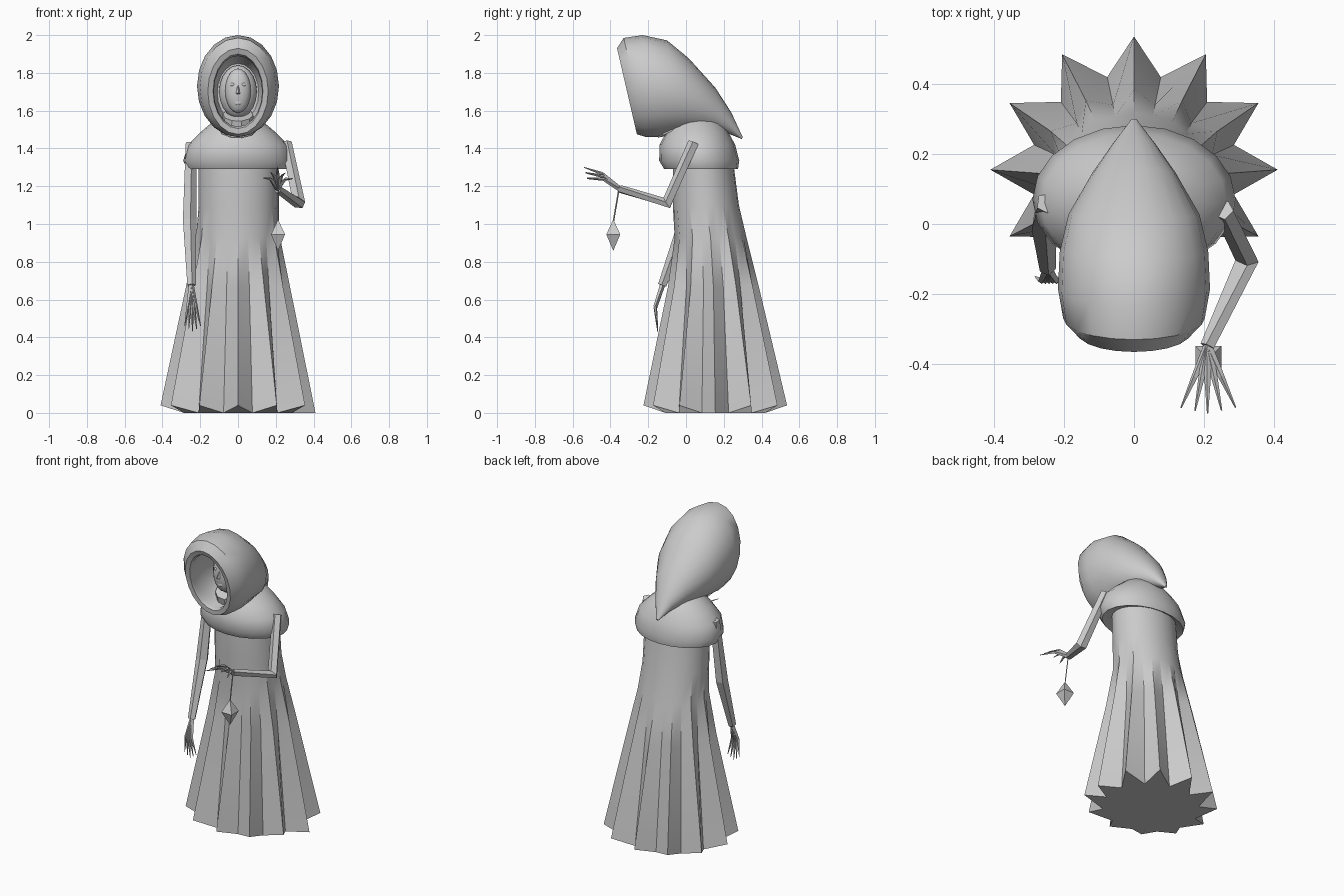
import bpy, bmesh, math
from math import sin, cos, pi
from mathutils import Vector, Matrix

cube = bpy.data.objects.get("Cube")
if cube:
    bpy.data.objects.remove(cube, do_unlink=True)

grey = bpy.data.materials.new("cloth grey")
grey.use_nodes = True
shade = (0.6, 0.6, 0.6, 1)
grey.diffuse_color = shade
next(n for n in grey.node_tree.nodes if n.type == "BSDF_PRINCIPLED").inputs["Base Color"].default_value = shade


def finish(name, bm, angle=None, recalc=True):
    """Turn a bmesh into a named object, smooth below the given angle."""
    if recalc:
        bmesh.ops.recalc_face_normals(bm, faces=bm.faces)
    mesh = bpy.data.meshes.new(name)
    bm.to_mesh(mesh)
    bm.free()
    mesh.materials.append(grey)
    if angle:
        for p in mesh.polygons:
            p.use_smooth = True
        mesh.set_sharp_from_angle(angle=math.radians(angle))
    obj = bpy.data.objects.new(name, mesh)
    bpy.context.collection.objects.link(obj)
    return obj


def loft(bm, rings, cap_start=True, cap_end=True):
    """Skin a list of equal-length point rings."""
    loops = [[bm.verts.new(p) for p in ring] for ring in rings]
    n = len(loops[0])
    for a, b in zip(loops, loops[1:]):
        for i in range(n):
            j = (i + 1) % n
            bm.faces.new((a[i], a[j], b[j], b[i]))
    if cap_start:
        bm.faces.new(loops[0][::-1])
    if cap_end:
        bm.faces.new(loops[-1])


def oval(top, bottom, half, n=20):
    """Oval through a top and a bottom (y, z) point, half wide in x."""
    t, b = Vector((0, *top)), Vector((0, *bottom))
    mid, up = (t + b) / 2, (t - b) / 2
    return [mid + up * cos(2 * pi * i / n) + Vector((half * sin(2 * pi * i / n), 0, 0))
            for i in range(n)]


def tube(bm, points, radii, sides=6):
    """Tapering faceted limb along a path."""
    pts = [Vector(p) for p in points]
    rings = []
    for k, p in enumerate(pts):
        d = (pts[min(k + 1, len(pts) - 1)] - pts[max(k - 1, 0)]).normalized()
        u = d.cross(Vector((1, 0.2, 0.1))).normalized()
        v = d.cross(u)
        rings.append([p + radii[k] * (u * cos(2 * pi * i / sides) + v * sin(2 * pi * i / sides))
                      for i in range(sides)])
    loft(bm, rings)


# Pleated robe: round at the chest, twelve-pointed star at the hem
def robe_ring(z, cy, rx, ry, valley, lift=0):
    ring = []
    for i in range(24):
        a = i * pi / 12
        tip = i % 2 == 0
        k = 1 if tip else valley
        ring.append((rx * k * cos(a), cy + ry * k * sin(a), z + (lift if tip and i else 0)))
    return ring


bm = bmesh.new()
loft(bm, [robe_ring(*r) for r in (
    (0, 0.155, 0.41, 0.38, 0.72, 0.04),
    (0.67, 0.145, 0.275, 0.24, 0.84),
    (0.93, 0.13, 0.222, 0.19, 0.95),
    (1.1, 0.105, 0.208, 0.175, 1),
    (1.33, 0.09, 0.21, 0.16, 1))])
finish("robe", bm, 25)

# Shoulder cape with a turned-under lip
def cape_ring(z, cy, rx, ry, tilt=0, n=20):
    return [(rx * cos(2 * pi * i / n), cy + ry * sin(2 * pi * i / n),
             z + tilt * sin(2 * pi * i / n)) for i in range(n)]


bm = bmesh.new()
loft(bm, [cape_ring(*r) for r in (
    (1.31, 0.09, 0.2, 0.15),
    (1.29, 0.08, 0.27, 0.195),
    (1.335, 0.07, 0.29, 0.212),
    (1.42, 0.06, 0.265, 0.2),
    (1.485, 0.06, 0.2, 0.165),
    (1.54, 0.06, 0.135, 0.125),
    (1.57, 0.03, 0.08, 0.08))])
finish("shoulder_cape", bm, 50)

# Hood: hollow front, sweeping back to a drooping point
bm = bmesh.new()
loft(bm, [oval(*r) for r in (
    ((-0.08, 1.85), (-0.06, 1.54), 0.11),
    ((-0.2, 1.91), (-0.15, 1.5), 0.15),
    ((-0.33, 1.89), (-0.245, 1.515), 0.128),
    ((-0.352, 1.9), (-0.262, 1.505), 0.132),
    ((-0.365, 1.93), (-0.26, 1.475), 0.16),
    ((-0.33, 1.985), (-0.21, 1.46), 0.202),
    ((-0.23, 2.0), (-0.14, 1.46), 0.217),
    ((-0.1, 1.972), (-0.06, 1.47), 0.212),
    ((0.015, 1.877), (0.04, 1.48), 0.187),
    ((0.155, 1.722), (0.14, 1.485), 0.118),
    ((0.24, 1.59), (0.22, 1.48), 0.06),
    ((0.3, 1.46), (0.295, 1.45), 0.008))])
finish("hood", bm, 40)


# Head and face inside the hood
def ellipsoid(name, centre, size, u=16, v=10):
    bm = bmesh.new()
    bmesh.ops.create_uvsphere(bm, u_segments=u, v_segments=v, radius=1,
                              matrix=Matrix.LocRotScale(Vector(centre), None, Vector(size)))
    return finish(name, bm, 40)


ellipsoid("head", (0, -0.1, 1.7), (0.1, 0.07, 0.14))
ellipsoid("face", (0, -0.15, 1.705), (0.068, 0.045, 0.118))
for side, label in ((1, "left"), (-1, "right")):
    ellipsoid(label + "_eye", (side * 0.03, -0.186, 1.738), (0.014, 0.006, 0.009), 8, 6)
ellipsoid("mouth", (0, -0.184, 1.642), (0.02, 0.006, 0.013), 8, 6)
bm = bmesh.new()
tube(bm, [(0, -0.188, 1.735), (0, -0.205, 1.69)], (0.004, 0.011), 4)
finish("nose", bm)
bm = bmesh.new()
tube(bm, [(0, -0.06, 1.5), (0, -0.1, 1.58)], (0.1, 0.08), 10)
finish("neck", bm)


# Arms with bony hands
def arm(label, joints, radii, tips, bend):
    """Limb plus fingers that run from the wrist to each tip through a knuckle."""
    bm = bmesh.new()
    tube(bm, joints, radii, 5)
    finish(label + "_arm", bm)
    bm = bmesh.new()
    wrist = Vector(joints[-1])
    for tip in tips:
        tip = Vector(tip)
        knuckle = wrist.lerp(tip, 0.5) + Vector(bend)
        tube(bm, [wrist, knuckle, tip], (0.014, 0.009, 0.002), 4)
    finish(label + "_hand", bm)


arm("left", [(0.255, 0.04, 1.43), (0.322, -0.1, 1.11), (0.21, -0.35, 1.185)],
    (0.03, 0.035, 0.022),
    [(0.21 + s * 0.04, -0.54 + 0.008 * abs(s), 1.3 - 0.03 * abs(s)) for s in (-1.9, -0.9, 0, 1, 2)],
    (0, 0, 0.025))
arm("right", [(-0.25, 0.06, 1.43), (-0.258, 0.0, 1.02), (-0.247, -0.125, 0.675)],
    (0.03, 0.038, 0.024),
    [(-0.24 + s * 0.021, -0.15, 0.43 + 0.015 * abs(s)) for s in (-2, -1, 0, 1, 2)],
    (0, -0.025, 0))

# Hanging crystal on a cord
bm = bmesh.new()
tube(bm, [(0.212, -0.355, 1.185), (0.212, -0.385, 1.01)], (0.004, 0.004), 4)
finish("cord", bm)
bm = bmesh.new()
loft(bm, [[(0.212 + r * x, -0.385 + r * y, z) for x, y in ((-1, -1), (1, -1), (1, 1), (-1, 1))]
          for z, r in ((0.86, 0.001), (0.945, 0.037), (1.022, 0.001))])
finish("crystal", bm)
